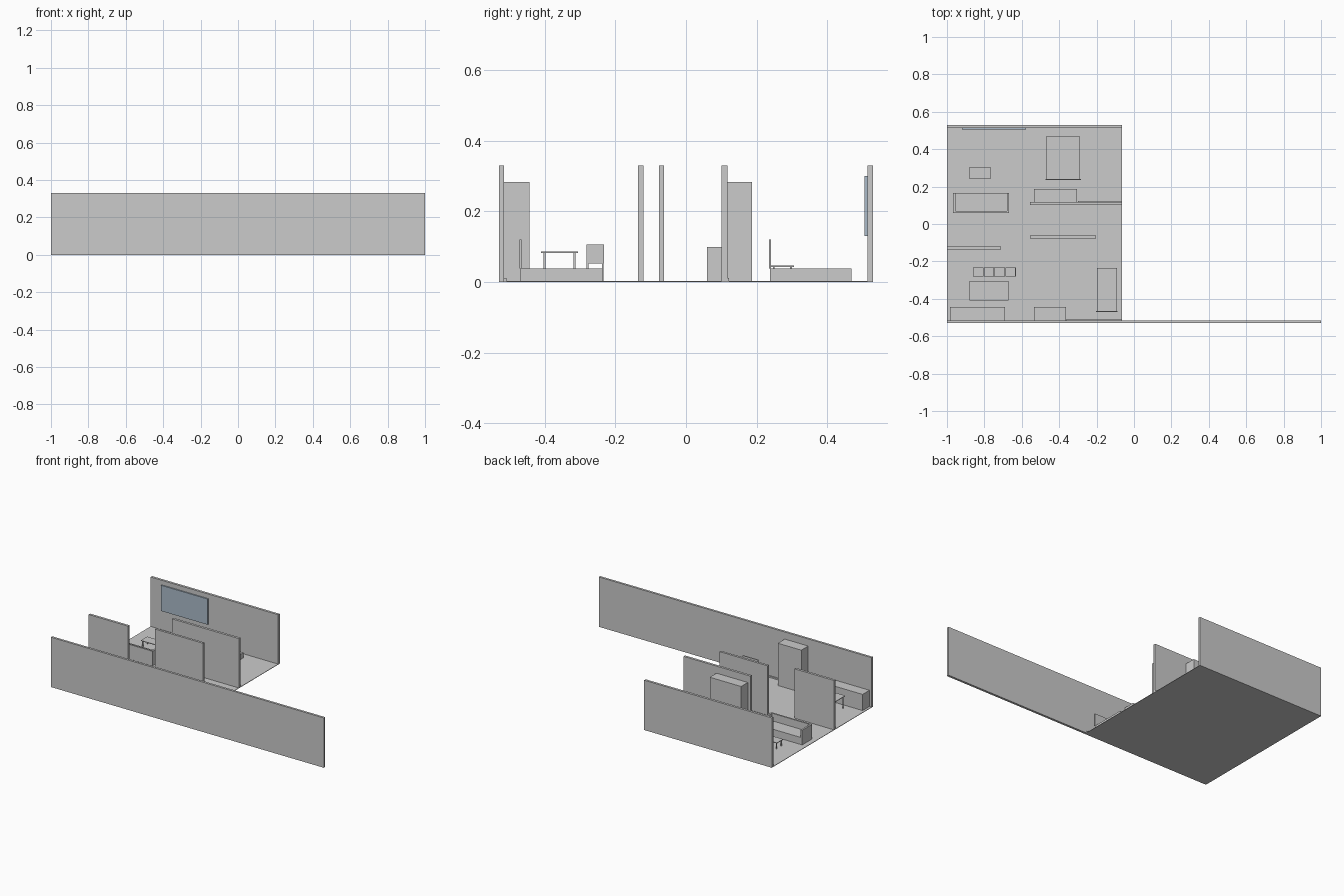
import bpy

if "Cube" in bpy.data.objects:
    bpy.data.objects.remove(bpy.data.objects["Cube"])


def material(name, rgb):
    m = bpy.data.materials.new(name)
    m.diffuse_color = (*rgb, 1)
    m.use_nodes = True
    m.node_tree.nodes["Principled BSDF"].inputs["Base Color"].default_value = m.diffuse_color
    return m


GREY = material("plain_grey", (0.6, 0.6, 0.6))
BLUE = material("pale_blue", (0.41, 0.50, 0.59))


def boxes(name, spans, mat=GREY):
    """One object made of boxes given as (x0, x1, y0, y1, z0, z1)."""
    verts, faces = [], []
    for x0, x1, y0, y1, z0, z1 in spans:
        n = len(verts)
        verts += [(x, y, z) for z in (z0, z1)
                  for x, y in ((x0, y0), (x1, y0), (x1, y1), (x0, y1))]
        faces += [[n + i for i in f] for f in
                  ((3, 2, 1, 0), (4, 5, 6, 7), (0, 1, 5, 4),
                   (1, 2, 6, 5), (2, 3, 7, 6), (3, 0, 4, 7))]
    mesh = bpy.data.meshes.new(name)
    mesh.from_pydata(verts, [], faces)
    mesh.materials.append(mat)
    ob = bpy.data.objects.new(name, mesh)
    bpy.context.collection.objects.link(ob)
    return ob


def legged_top(x0, x1, y0, y1, top, thick, leg, inset):
    """Flat slab on four square legs."""
    spans = [(x0, x1, y0, y1, top - thick, top)]
    for x in (x0 + inset, x1 - inset - leg):
        for y in (y0 + inset, y1 - inset - leg):
            spans.append((x, x + leg, y, y + leg, FLOOR, top - thick))
    return spans


FLOOR, WALL = 0.003, 0.33

# Floor and walls
boxes("floor", [(-1, -0.065, -0.53, 0.53, 0, FLOOR)])
boxes("front_wall", [(-1, 1, -0.53, -0.515, 0, WALL)])
boxes("back_wall", [(-1, -0.065, 0.514, 0.53, 0, WALL)])
boxes("dining_partition", [(-1, -0.71, -0.136, -0.12, FLOOR, WALL)])
boxes("hall_partition", [(-0.555, -0.203, -0.077, -0.062, FLOOR, WALL)])
boxes("bedroom_partition", [(-0.555, -0.065, 0.101, 0.117, FLOOR, WALL)])

# Skirting strips
boxes("front_skirting", [(-0.36, -0.065, -0.515, -0.508, FLOOR, 0.012)])
boxes("bedroom_skirting", [(-0.30, -0.065, 0.117, 0.122, FLOOR, 0.012)])

# Screen plate on the back wall
boxes("wall_screen", [(-0.92, -0.577, 0.506, 0.5145, 0.13, 0.30)], BLUE)

# Storage
boxes("front_wardrobe", [(-0.535, -0.363, -0.515, -0.443, FLOOR, 0.283)])
boxes("bedroom_wardrobe", [(-0.535, -0.305, 0.117, 0.187, FLOOR, 0.283)])
boxes("kitchen_counter", [(-0.984, -0.69, -0.515, -0.443, FLOOR, 0.11)])


# Beds with thin, slightly wider headboards
for name, x0, x1, y0, y1 in (("small_bed", -0.198, -0.092, -0.468, -0.236),
                             ("large_bed", -0.47, -0.288, 0.238, 0.468)):
    boxes(name, [(x0, x1, y0, y1, FLOOR, 0.038)])
    boxes(name + "_headboard",
          [(x0 - 0.004, x1 + 0.004, y0 - 0.003, y0 + 0.003, 0.038, 0.12)])

# Sofa: seat, back and two thin arms
boxes("sofa", [(-0.955, -0.68, 0.066, 0.165, FLOOR, 0.05),
               (-0.955, -0.68, 0.06, 0.07, FLOOR, 0.10),
               (-0.967, -0.955, 0.06, 0.165, FLOOR, 0.10),
               (-0.68, -0.668, 0.06, 0.165, FLOOR, 0.10)])

# Tables
boxes("coffee_table", legged_top(-0.88, -0.767, 0.24, 0.306, 0.047, 0.004, 0.005, 0.006))
boxes("dining_table", legged_top(-0.88, -0.67, -0.41, -0.306, 0.087, 0.004, 0.005, 0.007))

# Row of four dining chairs
for i in range(4):
    x = -0.86 + i * 0.0575
    spans = legged_top(x, x + 0.056, -0.282, -0.232, 0.056, 0.004, 0.005, 0.001)
    spans.append((x + 0.052, x + 0.056, -0.282, -0.232, 0.056, 0.107))
    boxes(f"dining_chair_{i + 1}", spans)
